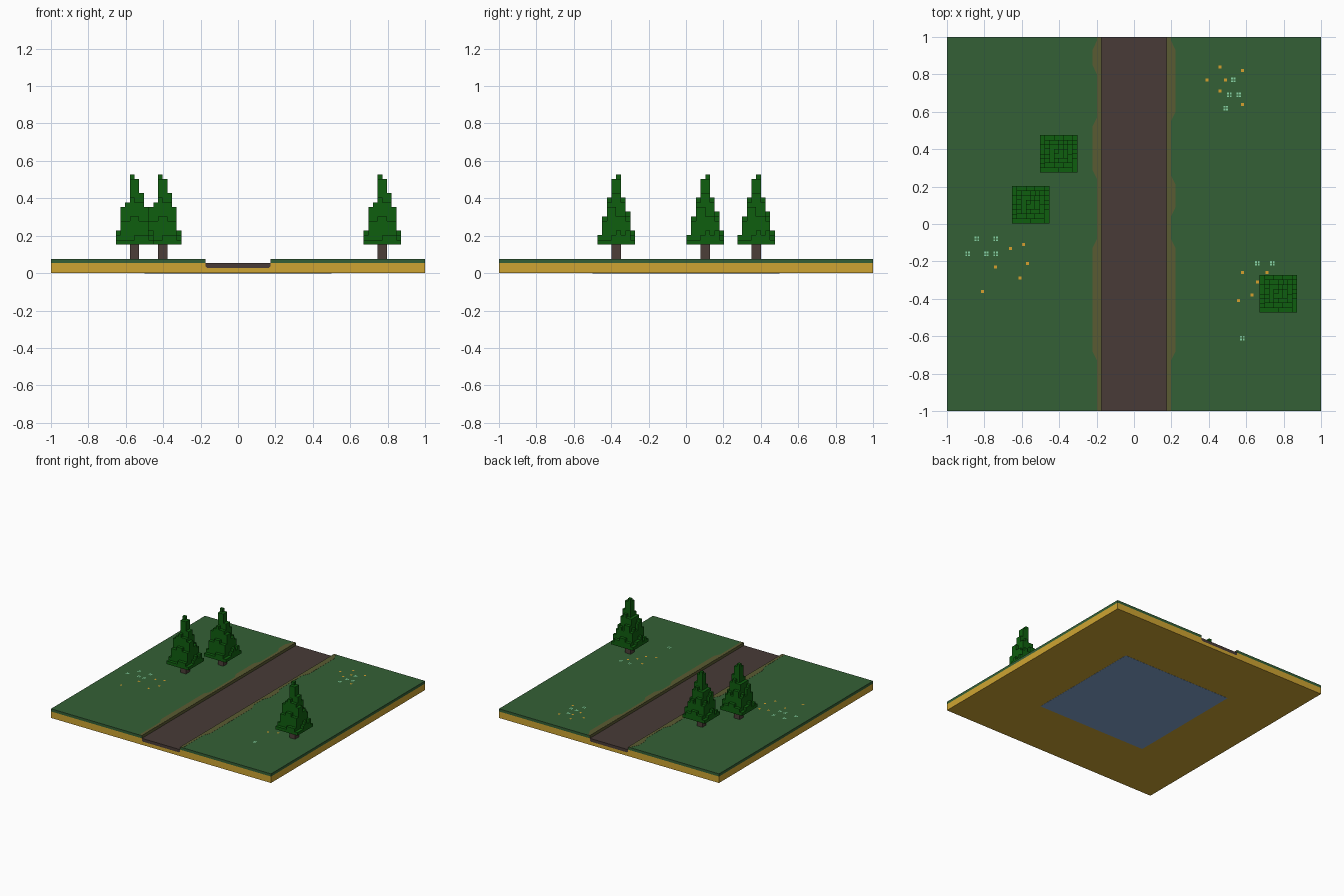
import bpy, bmesh, math, random

if "Cube" in bpy.data.objects:
    bpy.data.objects.remove(bpy.data.objects["Cube"])

random.seed(4)


def material(name, r, g, b):
    lin = [((c / 255 + 0.055) / 1.055) ** 2.4 if c > 10 else c / 255 / 12.92 for c in (r, g, b)]
    m = bpy.data.materials.new(name)
    m.diffuse_color = (*lin, 1)
    m.use_nodes = True
    m.node_tree.nodes["Principled BSDF"].inputs["Base Color"].default_value = m.diffuse_color
    return m


SAND = material("sand", 207, 165, 50)
GRASS = material("grass green", 52, 96, 54)
DIRT = material("dirt brown", 72, 59, 55)
VERGE = material("verge olive", 90, 91, 50)
LEAF = material("leaf green", 15, 95, 15)
BARK = material("bark brown", 76, 62, 56)
MINT = material("mint petal", 135, 212, 165)
ORANGE = material("orange petal", 215, 160, 45)
BLUE = material("underside blue", 130, 165, 208)


def finish(name, bm, mat):
    bmesh.ops.recalc_face_normals(bm, faces=bm.faces)
    me = bpy.data.meshes.new(name)
    bm.to_mesh(me)
    bm.free()
    me.materials.append(mat)
    ob = bpy.data.objects.new(name, me)
    bpy.context.collection.objects.link(ob)
    return ob


def prism(name, ring, offset, mat):
    """Extrude a closed ring of 3D points along an offset."""
    bm = bmesh.new()
    f = bm.faces.new([bm.verts.new(p) for p in ring])
    ext = bmesh.ops.extrude_face_region(bm, geom=[f], use_keep_orig=True)
    bmesh.ops.translate(bm, vec=offset, verts=[v for v in ext["geom"] if isinstance(v, bmesh.types.BMVert)])
    return finish(name, bm, mat)


def along_y(name, profile, mat):
    return prism(name, [(x, -1, z) for x, z in profile], (0, 2, 0), mat)


# Ground layers, running front to back
TOP, MID, BED = 0.075, 0.053, 0.028
along_y("sand_base", [(-1, 0), (1, 0), (1, MID), (0.174, MID), (0.174, 0.036), (0.164, BED),
                      (-0.164, BED), (-0.174, 0.036), (-0.174, MID), (-1, MID)], SAND)
along_y("dirt_road", [(-0.174, MID), (-0.174, 0.036), (-0.164, BED), (0.164, BED),
                      (0.174, 0.036), (0.174, MID)], DIRT)
for side, s in (("left", -1), ("right", 1)):
    along_y(side + "_grass", [(s * 0.176, MID), (s, MID), (s, TOP), (s * 0.176, TOP)], GRASS)

# Worn verges: thin strips with a bulging outer edge
BULGES = {-1: [(-0.73, -0.08), (0.24, 0.57), (0.8, 0.98)],
          1: [(-0.73, -0.08), (0.04, 0.26), (0.55, 0.98)]}
for s, spans in BULGES.items():
    ring = [(s * 0.174, 1), (s * 0.174, -1), (s * 0.198, -1)]
    for a, b in spans:
        ring += [(s * 0.198, a), (s * 0.222, a + 0.05), (s * 0.222, b - 0.05), (s * 0.198, b)]
    ring.append((s * 0.198, 1))
    side = "left" if s < 0 else "right"
    prism(side + "_verge", [(x, y, TOP - 0.001) for x, y in ring], (0, 0, 0.002), VERGE)
    along_y(side + "_road_bank", [(s * 0.1735, MID), (s * 0.176, MID), (s * 0.176, TOP),
                                  (s * 0.1735, TOP)], VERGE)

# Blue square under the tile
prism("underside_plate", [(-0.5, -0.5, 0), (0.5, -0.5, 0), (0.5, 0.5, 0), (-0.5, 0.5, 0)],
      (0, 0, -0.001), BLUE)

# Blocky trees: one height field, 8 x 8 columns, rising to the middle
U, N, LOW = 0.025, 8, 0.153
RINGS = [(1, 3), (5, 8), (9, 11), (13, 14)]
heights = {}
for i in range(N):
    for j in range(N):
        a, b = min(i, N - 1 - i), min(j, N - 1 - j)
        lo, hi = RINGS[min(a, b)]
        h = random.randint(lo, hi)
        heights[i, j] = lo if a == b and a < 3 else h
heights[3, 4] = 15
for k in (3, 4):
    heights[4, k] = 14


def foliage(name, cx, cy):
    bm = bmesh.new()

    def quad(*pts):
        bm.faces.new([bm.verts.new((cx + (x - N / 2) * U, cy + (y - N / 2) * U, LOW + z * U))
                      for x, y, z in pts])

    for (i, j), h in heights.items():
        quad((i, j, h), (i + 1, j, h), (i + 1, j + 1, h), (i, j + 1, h))
        quad((i, j, 0), (i, j + 1, 0), (i + 1, j + 1, 0), (i + 1, j, 0))
        # Walls only where the neighbour is lower
        for di, dj, p, q in ((1, 0, (1, 0), (1, 1)), (-1, 0, (0, 1), (0, 0)),
                             (0, 1, (1, 1), (0, 1)), (0, -1, (0, 0), (1, 0))):
            for z in range(heights.get((i + di, j + dj), 0), h):
                quad((i + p[0], j + p[1], z), (i + q[0], j + q[1], z),
                     (i + q[0], j + q[1], z + 1), (i + p[0], j + p[1], z + 1))
    bmesh.ops.remove_doubles(bm, verts=bm.verts, dist=1e-5)
    return finish(name, bm, LEAF)


for n, (x, y) in enumerate([(-0.553, 0.103), (-0.403, 0.375), (0.772, -0.373)], 1):
    foliage(f"tree_foliage_{n}", x, y)
    w = 0.025
    prism(f"tree_trunk_{n}", [(x - w, y - w, TOP), (x + w, y - w, TOP), (x + w, y + w, TOP),
                              (x - w, y + w, TOP)], (0, 0, LOW - TOP), BARK)


# Flowers: tiny flat petals on the grass
def flowers(name, spots, petals, size, mat):
    bm = bmesh.new()
    for x, y in spots:
        for dx, dy in petals:
            r = [(x + dx + a * size, y + dy + b * size, TOP + 0.001)
                 for a, b in ((-1, -1), (1, -1), (1, 1), (-1, 1))]
            bm.faces.new([bm.verts.new(p) for p in r])
    return finish(name, bm, mat)


flowers("mint_flowers",
        [(0.53, 0.77), (0.51, 0.69), (0.56, 0.69), (0.49, 0.62), (-0.84, -0.08), (-0.74, -0.08),
         (-0.89, -0.16), (-0.79, -0.16), (-0.74, -0.16), (0.66, -0.21), (0.74, -0.21), (0.58, -0.61)],
        [(a, b) for a in (-0.007, 0.007) for b in (-0.007, 0.007)], 0.005, MINT)
flowers("orange_flowers",
        [(0.46, 0.84), (0.58, 0.82), (0.39, 0.77), (0.49, 0.77), (0.46, 0.71), (0.58, 0.64),
         (-0.59, -0.11), (-0.66, -0.13), (-0.57, -0.21), (-0.74, -0.23), (-0.61, -0.29), (-0.81, -0.36),
         (0.58, -0.26), (0.71, -0.26), (0.66, -0.31), (0.63, -0.38), (0.56, -0.41)],
        [(0, 0)], 0.008, ORANGE)
